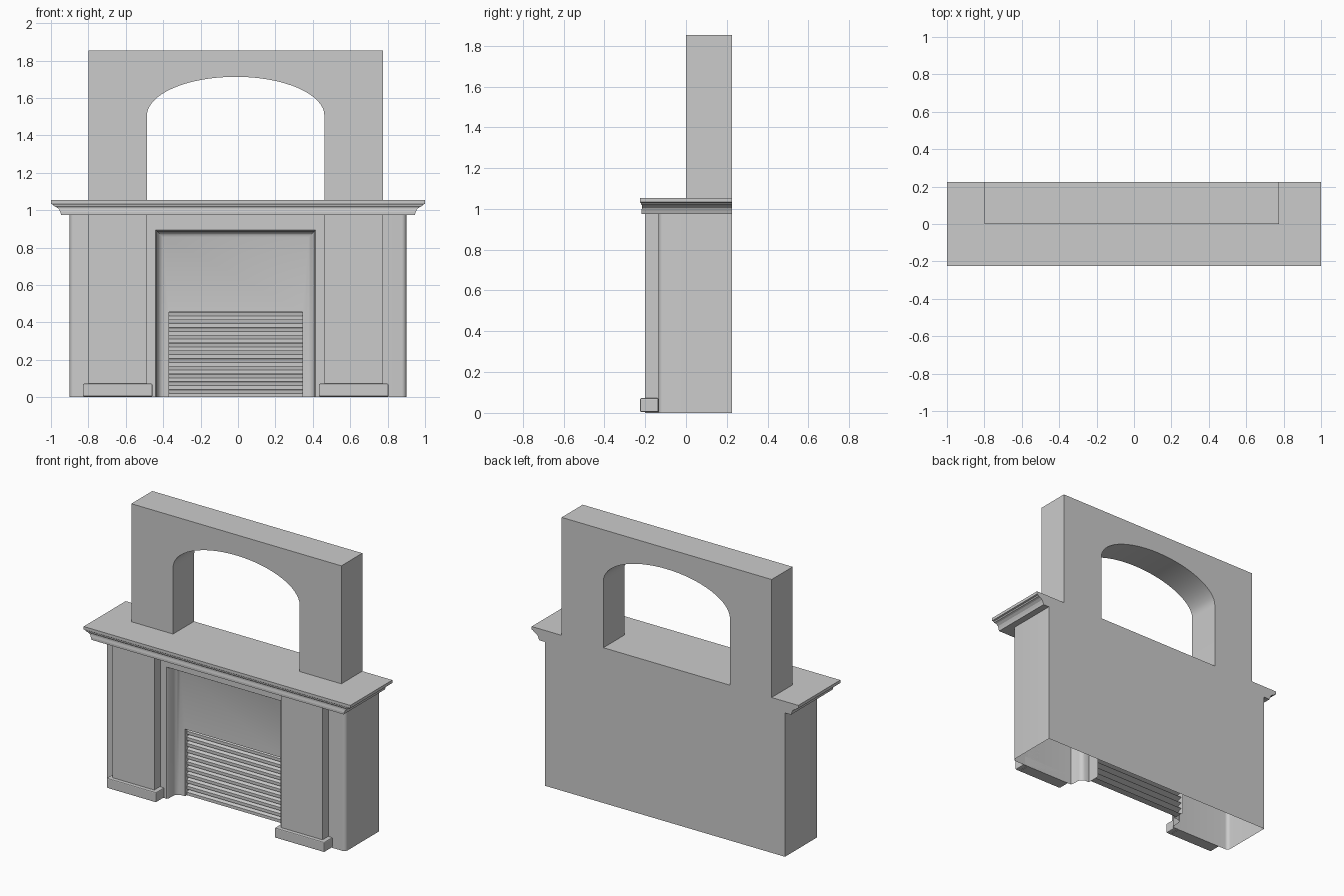
import bpy, bmesh, math

if "Cube" in bpy.data.objects:
    bpy.data.objects.remove(bpy.data.objects["Cube"])

CX = -0.0125  # the fireplace details sit slightly left of centre


def make(name, verts, faces, smooth=False, bevel=0.0):
    me = bpy.data.meshes.new(name)
    me.from_pydata(verts, [], faces)
    bm = bmesh.new()
    bm.from_mesh(me)
    bmesh.ops.recalc_face_normals(bm, faces=bm.faces)
    bm.to_mesh(me)
    bm.free()
    ob = bpy.data.objects.new(name, me)
    bpy.context.collection.objects.link(ob)
    if bevel:
        m = ob.modifiers.new("bevel", 'BEVEL')
        m.width, m.segments = bevel, 2
    if smooth:
        bpy.ops.object.select_all(action='DESELECT')
        ob.select_set(True)
        bpy.context.view_layer.objects.active = ob
        bpy.ops.object.shade_smooth_by_angle(angle=math.radians(40))
    return ob


def loft(name, rings, closed=True, caps=True, smooth=False, bevel=0.0):
    """Bridge consecutive rings that have equal point counts."""
    n = len(rings[0])
    verts = [p for r in rings for p in r]
    faces = []
    for i in range(len(rings) - 1):
        for j in range(n if closed else n - 1):
            k = (j + 1) % n
            faces.append((i * n + j, i * n + k, (i + 1) * n + k, (i + 1) * n + j))
    if caps:
        faces += [tuple(range(n)), tuple(range((len(rings) - 1) * n, len(rings) * n))]
    return make(name, verts, faces, smooth, bevel)


def rect(x0, x1, y0, y1, z):
    return [(x0, y0, z), (x1, y0, z), (x1, y1, z), (x0, y1, z)]


def box(name, x0, x1, y0, y1, z0, z1, bevel=0.0):
    return loft(name, [rect(x0, x1, y0, y1, z0), rect(x0, x1, y0, y1, z1)], bevel=bevel)


def arc(cx, cy, r, a0, a1, n=5):
    return [(cx + r * math.cos(math.radians(a0 + (a1 - a0) * i / n)),
             cy + r * math.sin(math.radians(a0 + (a1 - a0) * i / n))) for i in range(n + 1)]


FRONT, BACK = -0.135, 0.225
L, R, TOP = -0.44, 0.415, 0.893      # fireplace opening

# Surround: open-bottomed shell with rounded front corners
plan = ([(R, FRONT)] + arc(0.875, FRONT + 0.025, 0.025, -90, 0)
        + [(0.9, BACK), (-0.9, BACK)]
        + arc(-0.875, FRONT + 0.025, 0.025, 180, 270) + [(L, FRONT)])
loft("surround_body", [[(x, y, z) for x, y in plan] for z in (0, 0.975)],
     closed=False, caps=False, smooth=True)
make("surround_header", [(L, FRONT, TOP), (R, FRONT, TOP), (R, FRONT, 0.975), (L, FRONT, 0.975)],
     [(0, 1, 2, 3)])

# Stepped opening: moulded frame, inner panel and louver reveal
levels = [(L + d, R - d, TOP - d, y) for d, y in
          ((0, FRONT), (0.006, -0.125), (0.008, -0.07), (0.014, -0.055), (0.025, -0.045), (0.037, -0.04))]
levels += [(-0.37, 0.345, 0.455, -0.04), (-0.37, 0.345, 0.455, 0.05)]
loft("opening_frame", [[(a, y, 0), (a, y, t), (b, y, t), (b, y, 0)] for a, b, t, y in levels],
     closed=False, caps=False, smooth=True)

# Louver: zigzag sheet of slats
count, prof = 11, []
pitch = 0.455 / count
for i in range(count):
    z = i * pitch
    prof += [(0.03, z), (-0.02, z), (-0.02, z + pitch * 0.5), (0.03, z + pitch * 0.95)]
prof.append((0.03, 0.455))
loft("louver_slats", [[(x, y, z) for y, z in prof] for x in (-0.37, 0.345)],
     closed=False, caps=False)

# Pilasters and their plinths
for side, s in (("left", -1), ("right", 1)):
    c = CX + s * 0.631
    box(side + "_pilaster", c - 0.156, c + 0.156, -0.2, FRONT, 0, 0.975)
    box(side + "_plinth", c - 0.186, c + 0.186, -0.225, FRONT, 0.004, 0.072, bevel=0.006)

# Mantel shelf with cornice profile (half width, front y, z)
shelf = [(0.945, -0.219, 0.975), (0.95, -0.219, 0.99), (0.957, -0.216, 1.005), (0.972, -0.216, 1.017),
         (0.985, -0.22, 1.022), (0.99, -0.222, 1.03), (1.0, -0.225, 1.033), (1.0, -0.225, 1.053)]
loft("mantel_shelf", [rect(-w, w, y, BACK, z) for w, y, z in shelf])

# Overmantel with elliptical arched opening
a, spring, rise, base = 0.4745, 1.505, 0.208, 1.05
outline = [(-0.8, base), (-0.8, 1.853), (0.775, 1.853), (0.775, base), (CX + a, base)]
outline += [(CX + a * math.cos(math.pi * i / 32), spring + rise * math.sin(math.pi * i / 32))
            for i in range(33)]
outline.append((CX - a, base))
loft("arched_overmantel", [[(x, y, z) for x, z in outline] for y in (0.0, BACK)], smooth=True)
